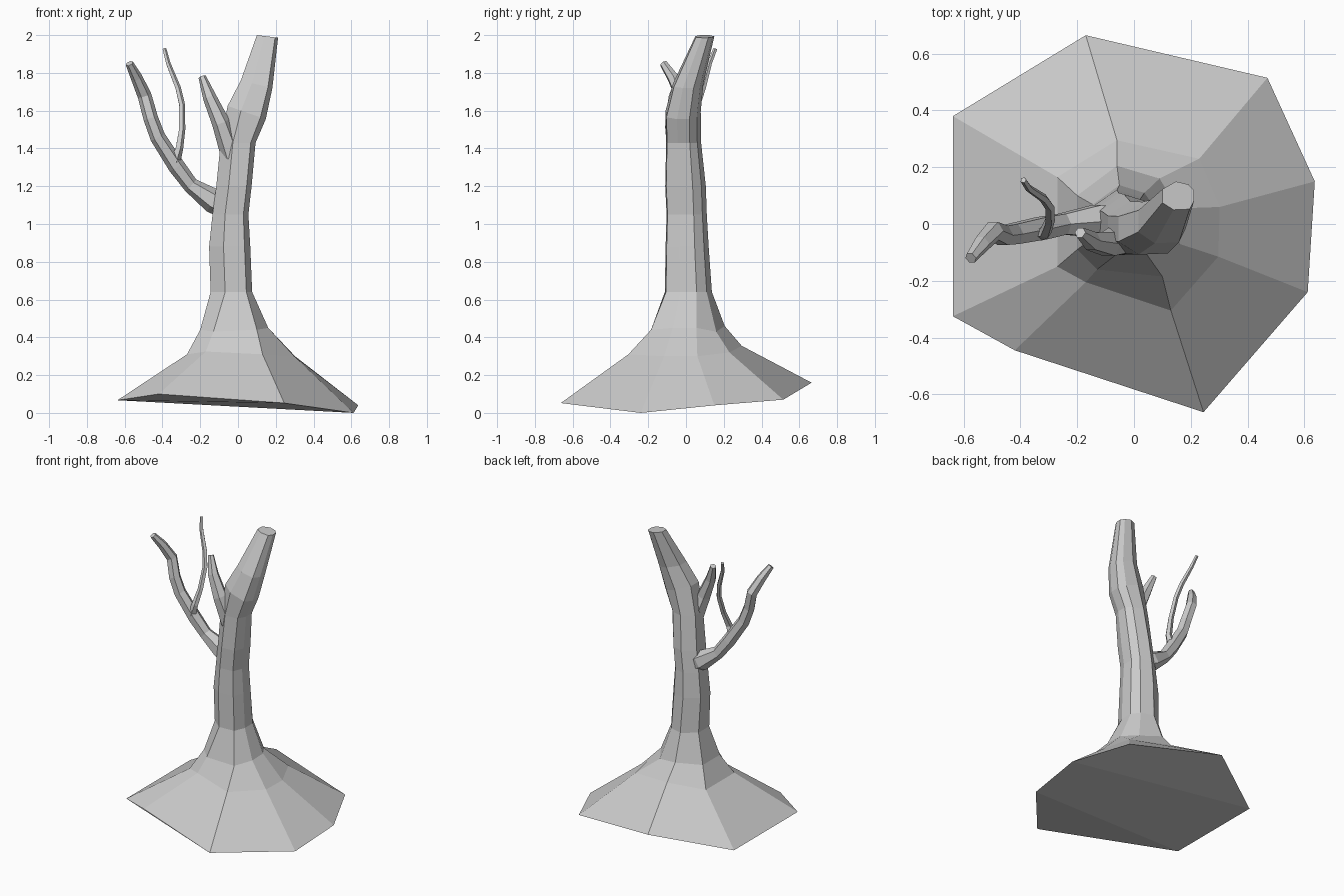
import bpy, bmesh, math
from mathutils import Vector

bark = bpy.data.materials.new("bark_grey")
bark.diffuse_color = (0.6, 0.6, 0.6, 1)


def loft(name, rings, strip_base=False):
    """Skin a list of equal-length vertex rings into a closed flat-shaded tube."""
    bm = bmesh.new()
    vs = [[bm.verts.new(p) for p in r] for r in rings]
    n = len(vs[0])
    for a, b in zip(vs, vs[1:]):
        for i in range(n):
            j = (i + 1) % n
            bm.faces.new((a[i], a[j], b[j], b[i]))
    if strip_base:  # uneven underside closed with a row of quads
        for q in ((6, 5, 4, 3), (7, 6, 3, 2), (0, 7, 2, 1)):
            bm.faces.new([vs[0][i] for i in q])
    else:
        bm.faces.new(vs[0][::-1])
    bm.faces.new(vs[-1])
    bmesh.ops.recalc_face_normals(bm, faces=bm.faces)
    me = bpy.data.meshes.new(name)
    bm.to_mesh(me)
    bm.free()
    me.materials.append(bark)
    ob = bpy.data.objects.new(name, me)
    bpy.context.collection.objects.link(ob)
    return ob


def branch(name, path, sides):
    """Tapered low-poly limb through (x, y, z, radius) points."""
    pts = [Vector(p[:3]) for p in path]
    rings = []
    for i, p in enumerate(pts):
        t = (pts[min(i + 1, len(pts) - 1)] - pts[max(i - 1, 0)]).normalized()
        u = Vector((0, 1, 0)).cross(t).normalized()
        v = t.cross(u)
        rings.append([p + path[i][3] * (u * math.cos(a) + v * math.sin(a))
                      for a in (2 * math.pi * k / sides for k in range(sides))])
    return loft(name, rings)


# Trunk: irregular flared root rings, then one eight-sided section scaled up the stem
roots = [
    [(-.17, .665, .16), (.47, .515, .07), (.637, .15, .04), (.612, -.24, 0),
     (.245, -.663, .052), (-.42, -.445, .10), (-.638, -.325, .067), (-.638, .38, .067)],
    [(-.06, .295, .355), (.23, .23, .32), (.302, .06, .30), (.297, -.115, .30),
     (.13, -.305, .31), (-.17, -.205, .325), (-.27, -.15, .31), (-.27, .165, .31)],
    [(-.06, .205, .46), (.09, .16, .43), (.155, .055, .45), (.16, -.07, .45),
     (.10, -.185, .44), (-.13, -.16, .43), (-.2, -.09, .44), (-.2, .10, .44)],
]
section = [(-.15, 1), (.65, .78), (1, .35), (1, -.35),
           (.72, -.95), (-.3, -1), (-1, -.5), (-1, .45)]
# x min, x max, y min, y max, height, tilt
stem = [
    (-.145, .075, -.112, .137, .64, 0), (-.153, .065, -.108, .12, .88, 0),
    (-.135, .055, -.103, .11, 1.05, 0), (-.115, .072, -.11, .105, 1.20, 0),
    (-.092, .093, -.105, .08, 1.43, 0), (-.055, .147, -.108, .078, 1.59, -.035),
    (.015, .182, -.068, .092, 1.74, -.02), (.10, .212, .05, .15, 1.993, -.007),
]
for x0, x1, y0, y1, z, tilt in stem:
    roots.append([((x0 + x1) / 2 + u * (x1 - x0) / 2,
                   (y0 + y1) / 2 + v * (y1 - y0) / 2, z + u * tilt)
                  for u, v in section])
loft("trunk", roots, strip_base=True)

# Long left branch
branch("left_branch", [
    (-.06, 0, 1.085, .06), (-.13, .01, 1.122, .066), (-.25, 0, 1.205, .042),
    (-.325, -.015, 1.305, .045), (-.425, -.035, 1.46, .041), (-.462, -.04, 1.56, .039),
    (-.495, -.025, 1.68, .037), (-.537, -.07, 1.775, .031), (-.575, -.12, 1.85, .021)], 6)

# Thin twig growing from the left branch
branch("twig", [
    (-.335, -.03, 1.33, .03), (-.312, -.03, 1.40, .022), (-.297, .01, 1.50, .018),
    (-.297, .06, 1.63, .017), (-.318, .09, 1.72, .016), (-.37, .125, 1.85, .013),
    (-.39, .155, 1.927, .011)], 5)

# Short upper branch beside the crown
branch("upper_branch", [
    (-.03, -.045, 1.36, .06), (-.09, -.07, 1.535, .048), (-.15, -.06, 1.67, .036),
    (-.19, -.03, 1.78, .020)], 6)
